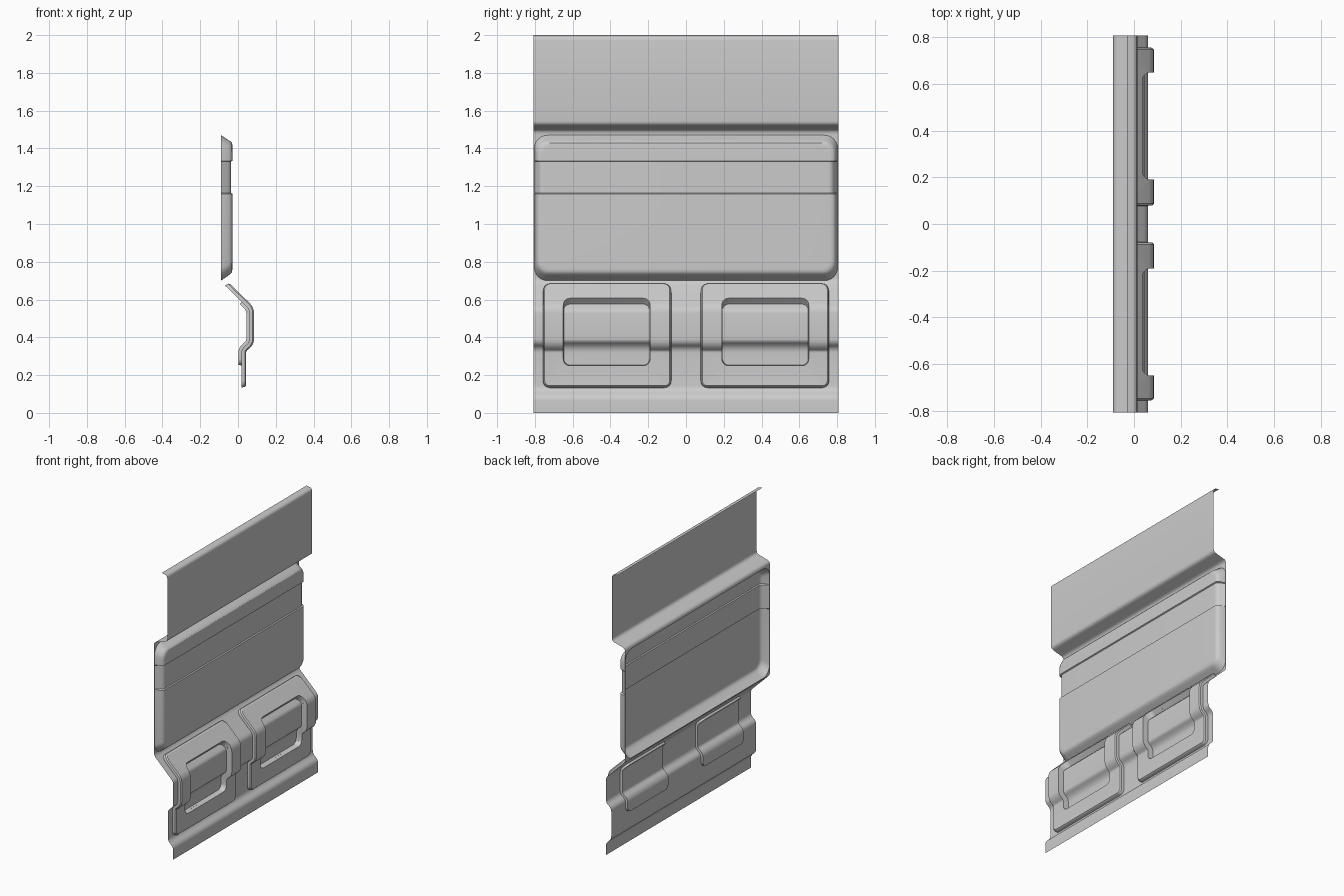
import bpy, bmesh, math
from mathutils import Vector

if "Cube" in bpy.data.objects:
    bpy.data.objects.remove(bpy.data.objects["Cube"])

W = 0.808  # half width of the sheet


def fillet(pts, r, n=4):
    """Round the inner corners of a polyline with quadratic bends."""
    pts = [Vector(p) for p in pts]
    out = [pts[0]]
    for a, b, c in zip(pts, pts[1:], pts[2:]):
        p = b + (a - b).normalized() * min(r, (a - b).length * 0.45)
        q = b + (c - b).normalized() * min(r, (c - b).length * 0.45)
        for i in range(n + 1):
            t = i / n
            out.append(p * (1 - t) ** 2 + b * 2 * t * (1 - t) + q * t * t)
    return out + [pts[-1]]


# Side profile (x, z) of the pressed sheet, from top lip to bottom edge
profile = fillet([(-0.03, 2.0), (0.014, 1.992), (0.014, 1.525), (-0.09, 1.497),
                  (-0.09, 0.695), (0.06, 0.548), (0.06, 0.372), (0.018, 0.34),
                  (0.018, 0.123), (0.06, 0.085), (0.06, 0.0)], 0.022)


def miters(pts):
    """Offset vectors that keep a parallel distance from the profile."""
    ns = []
    for a, b in zip(pts, pts[1:]):
        d = (b - a).normalized()
        ns.append(Vector((-d.y, d.x)))
    res = [ns[0]]
    for a, b in zip(ns, ns[1:]):
        m = (a + b).normalized()
        res.append(m / max(m.dot(a), 0.3))
    return res + [ns[-1]]


offsets = miters(profile)


def press(bm):
    """Cut the flat layout at each bend, then wrap it onto the profile."""
    for p in profile[1:-1]:
        bmesh.ops.bisect_plane(bm, geom=bm.verts[:] + bm.edges[:] + bm.faces[:],
                               dist=1e-6, plane_co=(0, 0, p.y), plane_no=(0, 0, 1))
    for v in bm.verts:
        off, z = v.co.x, v.co.z
        for i in range(len(profile) - 1):
            a, b = profile[i], profile[i + 1]
            if z >= b.y - 1e-6 or i == len(profile) - 2:
                t = min(max((a.y - z) / max(a.y - b.y, 1e-9), 0), 1)
                q = a.lerp(b, t) + offsets[i].lerp(offsets[i + 1], t) * off
                v.co.x, v.co.z = q
                break


def rounded_loop(bm, x, y0, y1, z0, z1, r, n=6):
    verts = []
    corners = [(y1 - r, z1 - r), (y0 + r, z1 - r), (y0 + r, z0 + r), (y1 - r, z0 + r)]
    for k, (cy, cz) in enumerate(corners):
        for i in range(n + 1):
            a = math.pi / 2 * (k + i / n)
            verts.append(bm.verts.new((x, cy + r * math.cos(a), cz + r * math.sin(a))))
    return verts


def loop_edges(bm, vs):
    return [bm.edges.new((vs[i - 1], vs[i])) for i in range(len(vs))]


def shell(bm, loops):
    """Join nested rounded loops and close the innermost one."""
    rings = [rounded_loop(bm, *l) for l in loops]
    for a, b in zip(rings, rings[1:]):
        for i in range(len(a)):
            bm.faces.new((a[i - 1], a[i], b[i], b[i - 1]))
    bm.faces.new(rings[-1])


def finish(bm, name):
    bmesh.ops.recalc_face_normals(bm, faces=bm.faces[:])
    if sum(f.normal.x * f.calc_area() for f in bm.faces) < 0:
        bmesh.ops.reverse_faces(bm, faces=bm.faces[:])
    me = bpy.data.meshes.new(name)
    bm.to_mesh(me)
    bm.free()
    ob = bpy.data.objects.new(name, me)
    bpy.context.collection.objects.link(ob)
    bpy.context.view_layer.objects.active = ob
    ob.select_set(True)
    bpy.ops.object.shade_smooth_by_angle(angle=math.radians(30))
    ob.select_set(False)
    return ob


# Main sheet with openings for the window panel and the two pockets
bm = bmesh.new()
edges = loop_edges(bm, [bm.verts.new((0, y, z)) for y, z in
                        [(-W, 0), (W, 0), (W, 2), (-W, 2)]])
edges += loop_edges(bm, rounded_loop(bm, 0, -0.803, 0.803, 0.70, 1.47, 0.07))
for y0, y1 in [(0.192, 0.648), (-0.648, -0.192)]:
    edges += loop_edges(bm, rounded_loop(bm, 0, y0, y1, 0.252, 0.588, 0.035))
bmesh.ops.triangle_fill(bm, edges=edges, use_beauty=True, normal=(1, 0, 0))
press(bm)
finish(bm, "main_sheet")

# Raised window panel with a shallow stepped band across it
bm = bmesh.new()
shell(bm, [(-0.09, -0.803, 0.803, 0.70, 1.47, 0.07),
           (-0.05, -0.795, 0.795, 0.728, 1.444, 0.065),
           (-0.037, -0.786, 0.786, 0.738, 1.436, 0.06),
           (-0.031, -0.776, 0.776, 0.748, 1.428, 0.055),
           (-0.03, -0.762, 0.762, 0.762, 1.414, 0.05)])
for z in (1.16, 1.164, 1.33, 1.334):
    bmesh.ops.bisect_plane(bm, geom=bm.verts[:] + bm.edges[:] + bm.faces[:],
                           dist=1e-6, plane_co=(0, 0, z), plane_no=(0, 0, 1))
for v in bm.verts:
    if 1.163 < v.co.z < 1.331 and v.co.x > -0.089:
        v.co.x = -0.09 + (v.co.x + 0.09) * 0.87
        v.co.y *= 0.985
finish(bm, "window_panel")

# Two raised pads that follow the bends, each with a sunken pocket
for side, name in ((1, "pad_right"), (-1, "pad_left")):
    bm = bmesh.new()
    shell(bm, [(0.0, 0.078, 0.757, 0.133, 0.674, 0.036),
               (0.018, 0.080, 0.755, 0.135, 0.672, 0.034),
               (0.025, 0.087, 0.748, 0.142, 0.665, 0.028),
               (0.025, 0.190, 0.650, 0.250, 0.590, 0.036),
               (-0.016, 0.193, 0.647, 0.253, 0.587, 0.034)])
    for v in bm.verts:
        v.co.y *= side
    press(bm)
    finish(bm, name)
